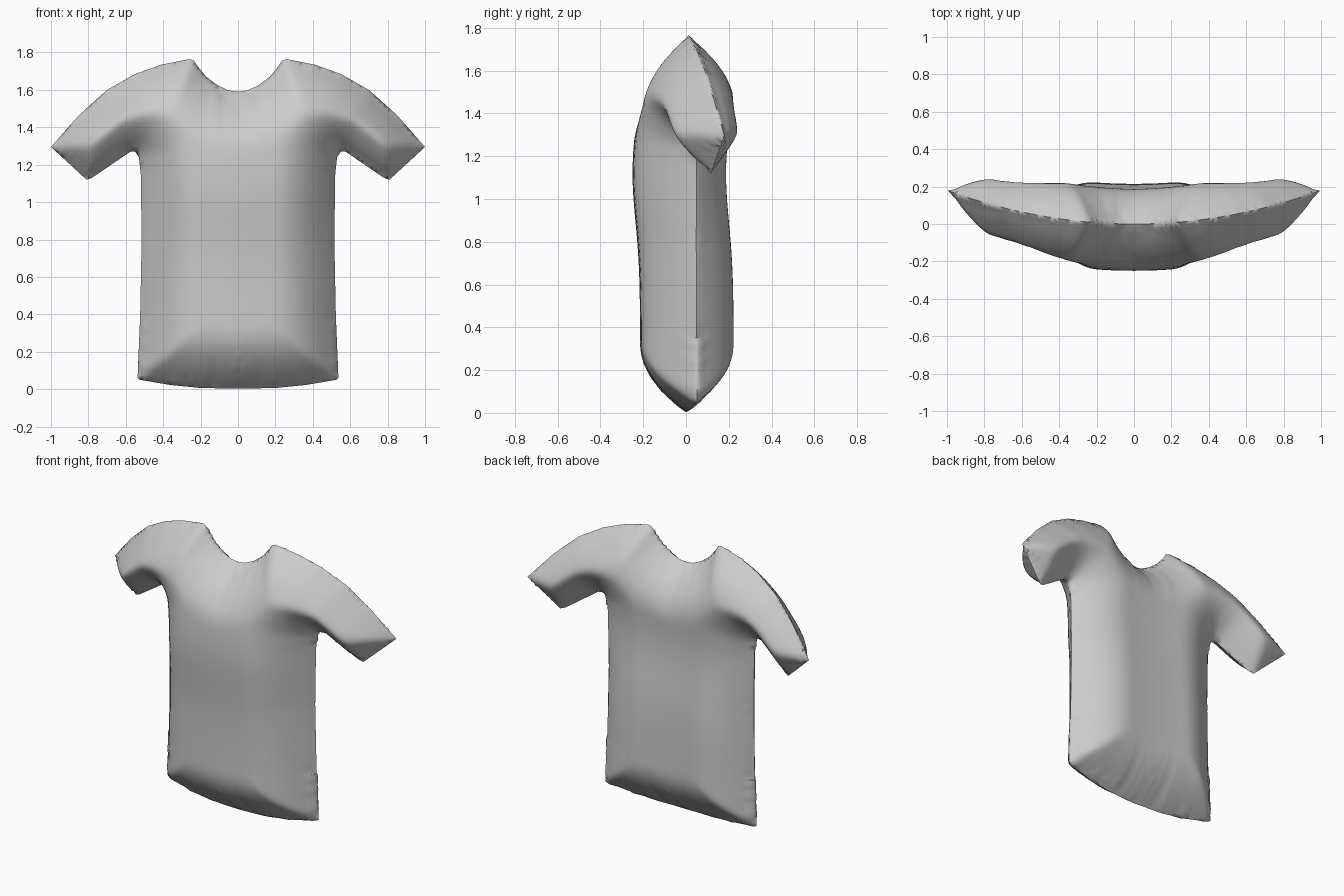
import bpy, bmesh, math
from mathutils import Vector
from mathutils.geometry import intersect_point_line

if "Cube" in bpy.data.objects:
    bpy.data.objects.remove(bpy.data.objects["Cube"])

# Left half of the shirt outline (x, z), from neck centre round to hem centre
OUTLINE = [(0, 1.59), (.05, 1.597), (.11, 1.625), (.17, 1.67), (.215, 1.725), (.235, 1.757), (.26, 1.765),
           (.41, 1.735), (.55, 1.685), (.70, 1.60), (.85, 1.465), (1, 1.295),
           (.81, 1.12), (.78, 1.13), (.575, 1.27), (.55, 1.27), (.53, 1.24), (.52, 1.15),
           (.515, .8), (.523, .4), (.537, .06), (.525, .05), (.36, .022), (.2, .006), (0, .003)]
POINTS = [Vector((x, 0, z)) for x, z in OUTLINE]
STEP, PUFF, RIM = .025, .215, .32


def edge_distance(p):
    """Distance from p to the outline."""
    best = RIM
    for a, b in zip(POINTS, POINTS[1:]):
        q, t = intersect_point_line(p, a, b)
        q = a if t < 0 else b if t > 1 else q
        best = min(best, (p - q).length)
    return best


def puff(p):
    """Half thickness: rises steeply at the rim, flat in the middle."""
    t = edge_distance(p) / RIM
    return PUFF * (1 - (1 - t) ** 2)


def sheet(bm, side):
    """One padded half sheet; side is -1 for the front, 1 for the back."""
    part = bmesh.new()
    part.faces.new([part.verts.new(p) for p in POINTS])
    for axis, count in ((Vector((1, 0, 0)), 40), (Vector((0, 0, 1)), 71)):
        for i in range(1, count):
            bmesh.ops.bisect_plane(part, geom=part.verts[:] + part.edges[:] + part.faces[:],
                                   dist=.0005, plane_co=axis * STEP * i, plane_no=axis)
    bmesh.ops.triangulate(part, faces=part.faces[:])
    inner = [v for v in part.verts if not v.is_boundary or (v.co.x < .001 and .01 < v.co.z < 1.585)]
    height = {v: puff(v.co) if v in set() or not v.is_boundary or v.co.x < .001 else 0
              for v in part.verts}
    # Soften the ridges slightly
    for _ in range(2):
        mean = {v: sum(height[e.other_vert(v)] for e in v.link_edges) / len(v.link_edges)
                for v in inner}
        for v in inner:
            height[v] = (height[v] + mean[v]) / 2
    # Chest leans forward, sleeves sweep back
    for v in part.verts:
        x, z, h = v.co.x, v.co.z, height[v]
        lean = -.035 * math.exp(-((z - 1.12) / .32) ** 2) * h / PUFF
        v.co.y = .18 * x * x + side * h + lean
    bmesh.ops.recalc_face_normals(part, faces=part.faces[:])
    if sum(f.normal.y for f in part.faces) * side < 0:
        bmesh.ops.reverse_faces(part, faces=part.faces[:])
    temp = bpy.data.meshes.new("sheet")
    part.to_mesh(temp)
    part.free()
    bm.from_mesh(temp)
    bpy.data.meshes.remove(temp)


# Join front and back along the outline
bm = bmesh.new()
for side in (-1, 1):
    sheet(bm, side)
bmesh.ops.remove_doubles(bm, verts=bm.verts[:], dist=.0008)
mesh = bpy.data.meshes.new("shirt")
bm.to_mesh(mesh)
bm.free()
shirt = bpy.data.objects.new("shirt", mesh)
bpy.context.collection.objects.link(shirt)

# Plain grey cloth
cloth = bpy.data.materials.new("grey cloth")
cloth.use_nodes = True
cloth.diffuse_color = (.6, .6, .6, 1)
cloth.node_tree.nodes["Principled BSDF"].inputs["Base Color"].default_value = (.6, .6, .6, 1)
mesh.materials.append(cloth)

# Mirror the right half and shade smoothly
mirror = shirt.modifiers.new("mirror", 'MIRROR')
mirror.use_clip = True
mirror.merge_threshold = .001
bpy.context.view_layer.objects.active = shirt
shirt.select_set(True)
bpy.ops.object.shade_smooth_by_angle(angle=math.radians(60))
